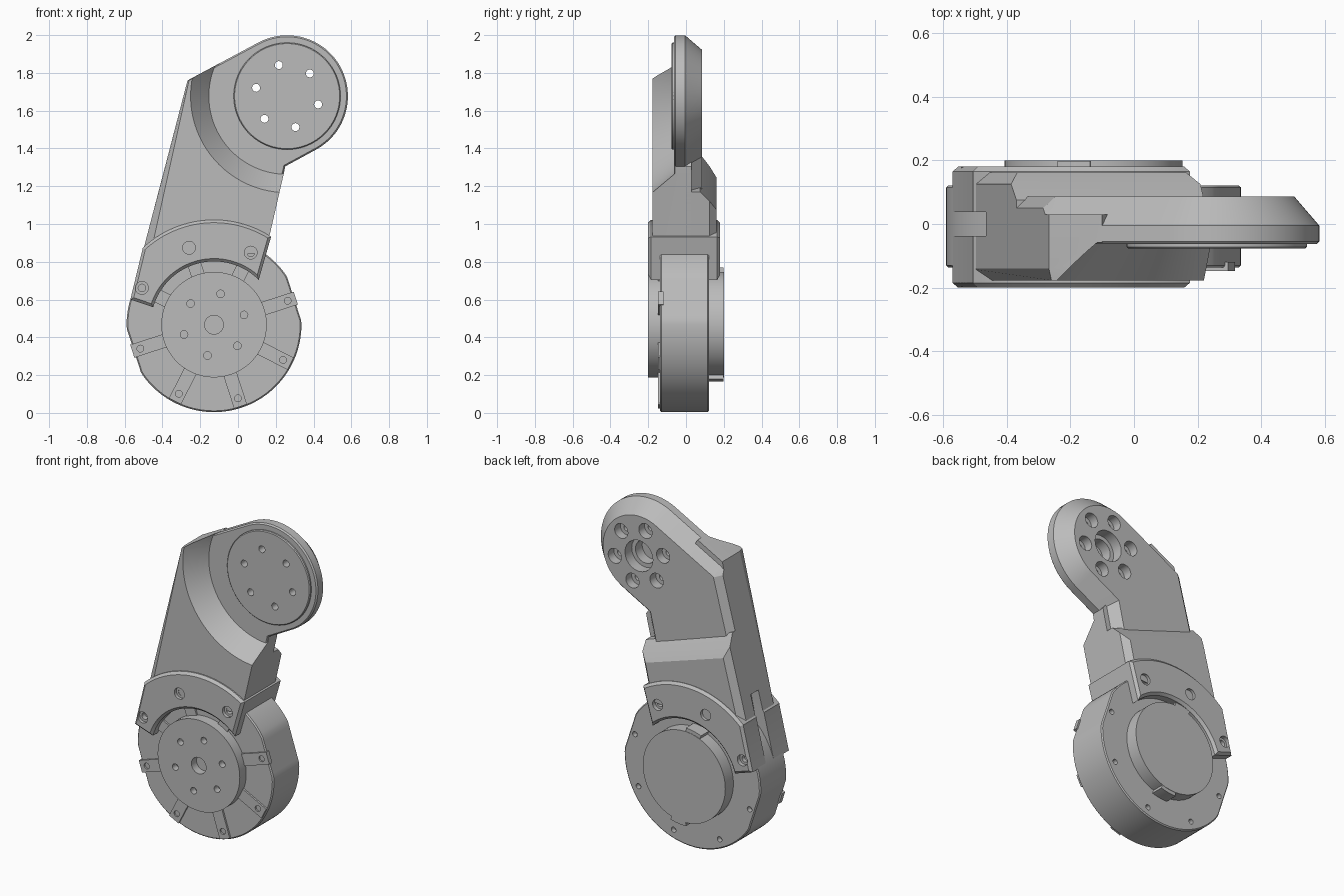
import bpy, bmesh
from math import sin, cos, radians, pi

cube = bpy.data.objects.get("Cube")
if cube:
    bpy.data.objects.remove(cube, do_unlink=True)

# One plain grey for the whole model
grey = bpy.data.materials.new("machined_grey")
grey.use_nodes = True
COLOUR = (0.5, 0.5, 0.5, 1)
grey.diffuse_color = COLOUR
grey.node_tree.nodes["Principled BSDF"].inputs["Base Color"].default_value = COLOUR

MOTOR = (-0.127, 0.467)    # lower joint centre (x, z)
JOINT = (0.26, 1.677)      # upper joint centre (x, z)


def arc(c, r, a0, a1, n):
    """Points on an arc in the x-z plane, angles in degrees."""
    angles = [radians(a0 + (a1 - a0) * i / n) for i in range(n + 1)]
    return [(c[0] + r * cos(a), c[1] + r * sin(a)) for a in angles]


def circle(c, r, n=24):
    return arc(c, r, 0, 360, n)[:-1]


def polar(c, r, a):
    return arc(c, r, a, a, 1)[0]


def inset(pts, dist):
    """Move each edge of a counter-clockwise outline inward; dist is a number or one per edge."""
    n = len(pts)
    d = dist if isinstance(dist, list) else [dist] * n
    normals = []
    for i in range(n):
        (x0, z0), (x1, z1) = pts[i], pts[(i + 1) % n]
        length = ((x1 - x0) ** 2 + (z1 - z0) ** 2) ** 0.5
        normals.append(((z0 - z1) / length, (x1 - x0) / length))
    out = []
    for i, (x, z) in enumerate(pts):
        (ax, az), (bx, bz) = normals[i - 1], normals[i]
        da, db = d[i - 1], d[i]
        det = ax * bz - az * bx
        if abs(det) < 0.01:
            out.append((x + bx * db, z + bz * db))
        else:
            out.append((x + (da * bz - db * az) / det, z + (ax * db - bx * da) / det))
    return out


def loft(bm, rings):
    """Skin a closed solid through rings of (outline, y); y may be a list."""
    loops = []
    for pts, y in rings:
        ys = y if isinstance(y, list) else [y] * len(pts)
        loops.append([bm.verts.new((p[0], yy, p[1])) for p, yy in zip(pts, ys)])
    n = len(loops[0])
    for a, b in zip(loops, loops[1:]):
        for i in range(n):
            j = (i + 1) % n
            bm.faces.new((a[i], a[j], b[j], b[i]))
    bm.faces.new(loops[0])
    bm.faces.new(loops[-1])


def solid(name, lofts, cuts=()):
    """Object from one or more lofts, with optional lofted cutters removed."""
    def make(label, parts):
        bm = bmesh.new()
        for rings in parts:
            loft(bm, rings)
        bmesh.ops.recalc_face_normals(bm, faces=bm.faces)
        mesh = bpy.data.meshes.new(label)
        bm.to_mesh(mesh)
        bm.free()
        mesh.materials.append(grey)
        o = bpy.data.objects.new(label, mesh)
        bpy.context.collection.objects.link(o)
        return o

    ob = make(name, lofts)
    if cuts:
        cutter = make(name + "_cutter", cuts)
        cutter.hide_render = True
        mod = ob.modifiers.new("cut", 'BOOLEAN')
        mod.object, mod.operation, mod.solver = cutter, 'DIFFERENCE', 'EXACT'
        dg = bpy.context.evaluated_depsgraph_get()
        mesh = bpy.data.meshes.new_from_object(ob.evaluated_get(dg))
        ob.modifiers.clear()
        ob.data = mesh
        bpy.data.objects.remove(cutter, do_unlink=True)
    bpy.ops.object.select_all(action='DESELECT')
    ob.select_set(True)
    bpy.context.view_layer.objects.active = ob
    bpy.ops.object.shade_smooth_by_angle(angle=radians(25))
    return ob


def hole(c, *steps):
    """Stepped round cutter from (radius, y) pairs."""
    return [(circle(c, r), y) for r, y in steps]


def left(z):
    return (-0.57 + (z - 0.6) * 0.261, z)


def right(z):
    return (0.165 + (z - 0.93) * 0.23, z)


def shift(p, dx):
    return (p[0] + dx, p[1])


# Motor housing: round with two parallel flats
FLAT, RADIUS = 0.446, 0.463
tilt = radians(18)
body = []
for x, z in circle((0, 0), RADIUS, 120):
    across = x * cos(tilt) + z * sin(tilt)
    fix = max(-FLAT, min(FLAT, across)) - across
    body.append((MOTOR[0] + x + fix * cos(tilt), MOTOR[1] + z + fix * sin(tilt)))
spoke_angles = [18 + 45 * k for k in range(8)]
rim = [polar(MOTOR, 0.41, a) for a in spoke_angles]
inner_body = [(MOTOR[0] + (x - MOTOR[0]) * 0.985, MOTOR[1] + (z - MOTOR[1]) * 0.985) for x, z in body]
solid("motor_housing",
      [[(inner_body, -0.137), (body, -0.13), (body, 0.115), (inner_body, 0.121)]],
      [hole(c, (0.016, 0.09), (0.016, 0.2)) for c in rim])

# Raised spokes with screw holes on the front of the housing
spokes = []
for a in spoke_angles:
    t = radians(a)
    box = [(MOTOR[0] + r * cos(t) - w * sin(t), MOTOR[1] + r * sin(t) + w * cos(t))
           for r, w in ((0.26, -0.036), (0.455, -0.036), (0.455, 0.036), (0.26, 0.036))]
    spokes.append([(box, -0.148), (box, -0.12)])
solid("housing_spokes", spokes, [hole(c, (0.018, -0.2), (0.018, -0.138)) for c in rim])

# Front output disc with bolt circle and centre bore
bolts = [polar(MOTOR, 0.167, 78 + 60 * k) for k in range(6)]
solid("output_disc", [[(circle(MOTOR, 0.279, 96), -0.2), (circle(MOTOR, 0.279, 96), -0.1)]],
      [hole(c, (0.02, -0.25), (0.02, -0.16)) for c in bolts]
      + [hole(MOTOR, (0.05, -0.25), (0.05, -0.15))])

# Rear cover with locking tabs
solid("rear_cover", [[(circle(MOTOR, 0.28, 96), 0.1), (circle(MOTOR, 0.28, 96), 0.2)]])
tabs = []
for a0, a1 in ((-92, -72), (92, 112)):
    sector = arc(MOTOR, 0.302, a0, a1, 6) + arc(MOTOR, 0.26, a1, a0, 6)
    tabs.append([(sector, 0.1), (sector, 0.198)])
solid("rear_cover_tabs", tabs)

# Slot cut into the left side of the arm, rounded at the upper end
low, high = (-0.57, 0.5), left(1.18)


def slot_ring(dx):
    side = []
    for along, y in [(0, -0.037)] + [(0.94 + 0.06 * sin(pi * k / 10), -0.037 * cos(pi * k / 10))
                                     for k in range(11)] + [(0, 0.037)]:
        side.append(((low[0] + (high[0] - low[0]) * along + dx,
                      low[1] + (high[1] - low[1]) * along), y))
    return [p for p, _ in side], [y for _, y in side]


slot = [slot_ring(-0.15), slot_ring(0.05)]

# Clamp bracket: arc-shaped jaws around the motor with chamfered rims
clamp = ([left(0.6)] + arc(MOTOR, 0.335, 164, 45, 32)
         + arc(MOTOR, 0.555, 57, 133, 24) + [(-0.507, 0.86)])
clamp_small = inset(clamp, 0.015)
cuts = [slot]
for a in (63, 108, 153):
    c = polar(MOTOR, 0.428, a)
    cuts.append(hole(c, (0.034, -0.25), (0.034, -0.18), (0.02, -0.18), (0.02, -0.145)))
    cuts.append(hole(c, (0.034, 0.25), (0.034, 0.155), (0.02, 0.155), (0.02, 0.13)))
solid("clamp_bracket", [[(clamp_small, -0.2), (clamp, -0.185), (clamp, 0.165), (clamp_small, 0.18)]], cuts)

# Front half of the arm, hollowed by a cone around the upper joint
front = [left(0.8), right(0.85), right(1.27), (0.25, 1.305), (-0.1, 1.85), left(1.76)]
front_face = [shift(front[0], 0.045)] + front[1:5] + [shift(front[5], 0.008)]
solid("arm_front", [[(front_face, -0.177), (front, -0.14), (front, 0.03)]],
      [[(circle(JOINT, 0.59, 120), -0.27), (circle(JOINT, 0.41, 120), -0.058)], slot])

# Rear half of the lower arm with a sloped step
def rear_ring(zl, zr, d):
    return [shift(left(0.8), d), shift(right(0.85), -d), shift(right(zr), -d), shift(left(zl), d)]


base = rear_ring(1.37, 1.17, 0)
solid("arm_rear", [[(base, 0), (base, 0.075), (rear_ring(1.305, 1.12, 0), 0.125),
                    (rear_ring(1.245, 1.075, 0.035), 0.162)]], [slot])

# Upper arm slab ending in a round joint, wide chamfer on the rear
slab = ([left(1.0), right(1.0), (0.25, 1.305)] + arc(JOINT, 0.322, -61.3, 118.7, 48)
        + [left(1.76), left(1.69)])
widths = [0.078] * len(slab)
widths[-2:] = [0.04, 0.04]
ridge = [-0.005] * len(slab)
ridge[0] = ridge[-1] = 0.05
screws = [polar(JOINT, 0.17, 105 + 60 * k) for k in range(6)]
through = [hole(c, (0.021, -0.2), (0.021, 0.03), (0.045, 0.03), (0.045, 0.2)) for c in screws]
bore = hole(JOINT, (0.07, -0.045), (0.07, 0.02), (0.095, 0.02), (0.095, 0.2))
solid("upper_arm", [[(inset(slab, 0.008), -0.063), (slab, -0.055), (slab, ridge),
                     (inset(slab, widths), 0.086)]], through + [bore])

# Thin cap on the front of the upper joint
cap = circle(JOINT, 0.283, 96)
solid("joint_cap", [[(circle(JOINT, 0.278, 96), -0.077), (cap, -0.072), (cap, -0.05)]],
      [hole(c, (0.021, -0.2), (0.021, 0.0)) for c in screws])
